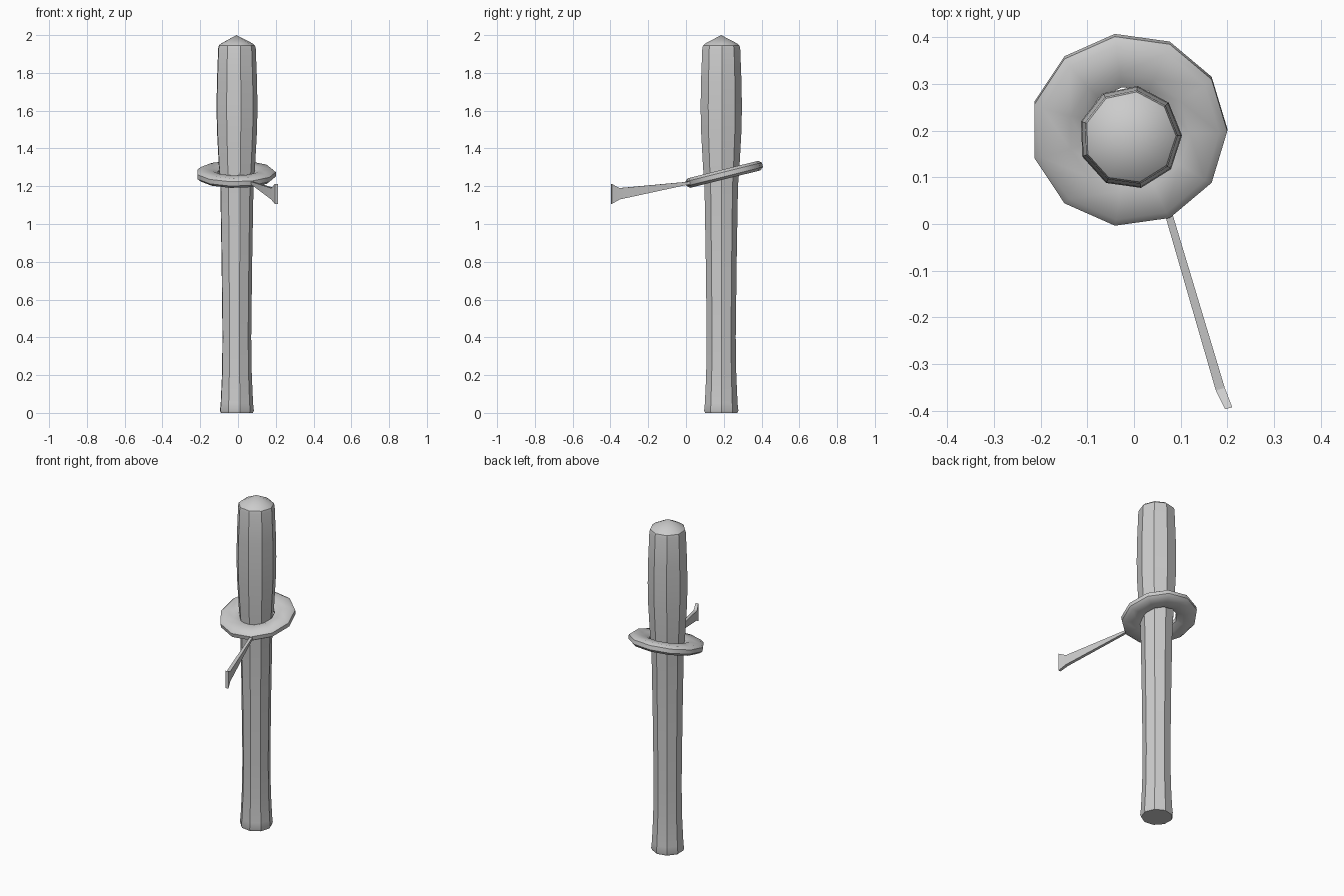
import bpy, bmesh
from math import cos, sin, pi, radians
from mathutils import Matrix, Vector

if "Cube" in bpy.data.objects:
    bpy.data.objects.remove(bpy.data.objects["Cube"])


def loft(name, rings, angle, closed=False, apex=None):
    """Skin rings of points; close as a loop, or cap the ends (apex = cone tip)."""
    bm = bmesh.new()
    loops = [[bm.verts.new(p) for p in ring] for ring in rings]
    n = len(loops[0])
    pairs = list(zip(loops, loops[1:]))
    if closed:
        pairs.append((loops[-1], loops[0]))
    for a, b in pairs:
        for i in range(n):
            j = (i + 1) % n
            bm.faces.new((a[i], a[j], b[j], b[i]))
    if not closed:
        bm.faces.new(loops[0][::-1])
        if apex:
            tip = bm.verts.new(apex)
            for i in range(n):
                bm.faces.new((loops[-1][i], loops[-1][(i + 1) % n], tip))
        else:
            bm.faces.new(loops[-1])
    bmesh.ops.recalc_face_normals(bm, faces=bm.faces)
    mesh = bpy.data.meshes.new(name)
    bm.to_mesh(mesh)
    bm.free()
    obj = bpy.data.objects.new(name, mesh)
    bpy.context.collection.objects.link(obj)
    bpy.ops.object.select_all(action='DESELECT')
    obj.select_set(True)
    bpy.context.view_layer.objects.active = obj
    bpy.ops.object.shade_smooth_by_angle(angle=radians(angle))
    return obj


# Nine-sided post with a slightly flared foot and a swollen top
CX, CY = -0.008, 0.186
profile = [(0.087, 0.0), (0.092, 0.012), (0.088, 0.05), (0.081, 0.2),
           (0.078, 0.4), (0.083, 0.8), (0.090, 1.2), (0.098, 1.3),
           (0.109, 1.5), (0.111, 1.62), (0.109, 1.75), (0.102, 1.93),
           (0.098, 1.945), (0.085, 1.956)]
angles = [radians(2 + 40 * i) for i in range(9)]
loft("post", [[(CX + r * cos(a), CY + r * sin(a), z) for a in angles]
              for r, z in profile], 30, apex=(CX, CY, 2.0))

# Eleven-sided flattened ring, tilted up toward the back
section = [(0.211, 0.012), (0.194, 0.026), (0.13, 0.026), (0.098, 0.012),
           (0.098, -0.012), (0.13, -0.026), (0.194, -0.026), (0.211, -0.012)]
tilt = Matrix.Translation((-0.011, 0.202, 1.263)) @ Matrix.Rotation(radians(14), 4, 'X')
ring = []
for i in range(11):
    a = 2 * pi * i / 11
    ring.append([tilt @ Vector((r * cos(a), r * sin(a), h)) for r, h in section])
loft("ring", ring, 42, closed=True)

# Thin tail strap, widening to a flared tip
stations = [(0.065, 0.06, 0.008, 1.215, 1.232),
            (0.077, 0.012, 0.008, 1.209, 1.224),
            (0.185, -0.354, 0.010, 1.130, 1.190),
            (0.203, -0.395, 0.008, 1.106, 1.212)]
tail = []
for x, y, w, lo, hi in stations:
    dx, dy = 0.96 * w, 0.28 * w
    tail.append([(x - dx, y - dy, lo), (x + dx, y + dy, lo),
                 (x + dx, y + dy, hi), (x - dx, y - dy, hi)])
loft("tail_strap", tail, 30)
